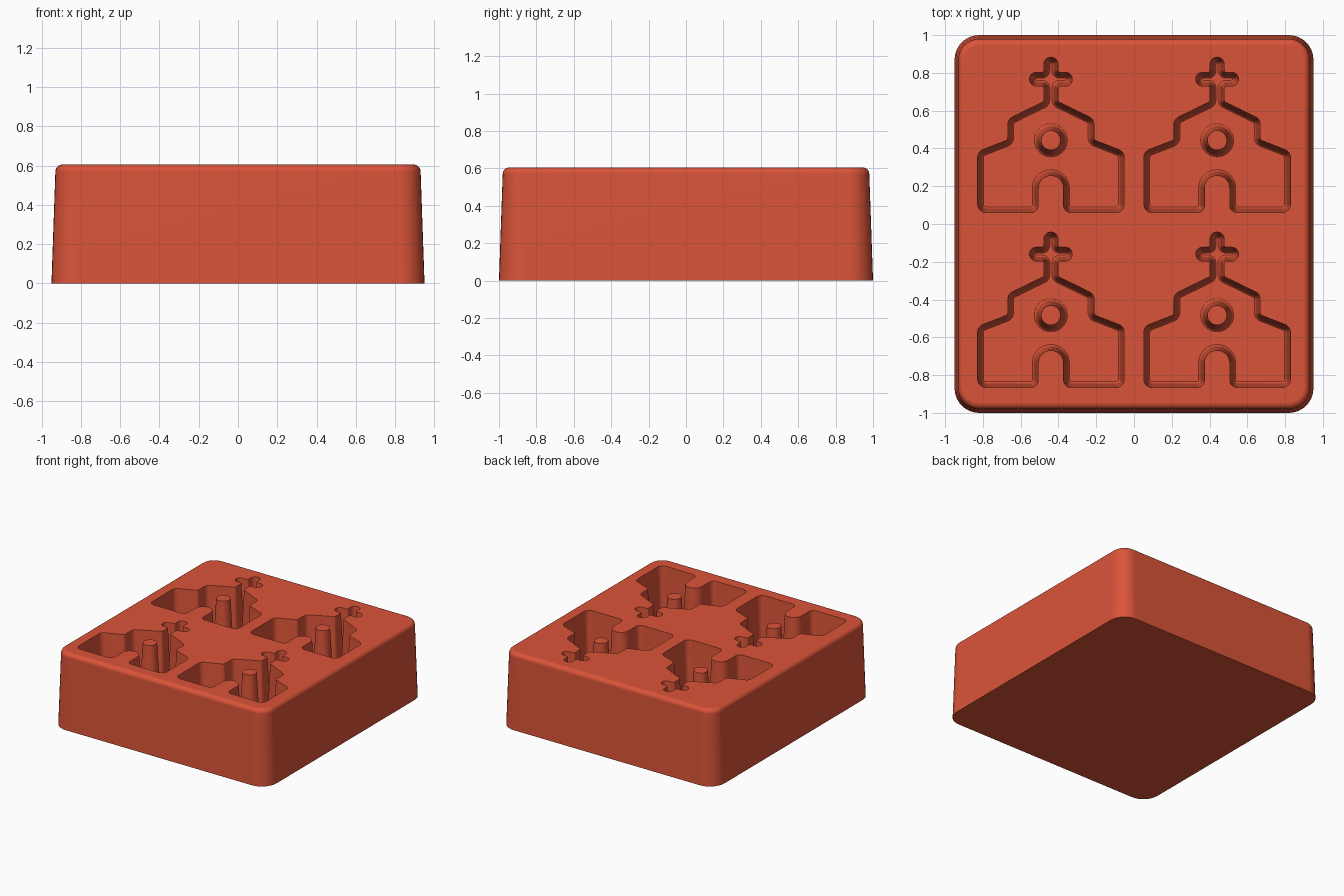
import bpy, bmesh, math
from mathutils import Vector

if "Cube" in bpy.data.objects:
    bpy.data.objects.remove(bpy.data.objects["Cube"])

TOP, FLOOR = 0.605, 0.2
ROW_STEP, COLUMN = 0.926, 0.44

clay = bpy.data.materials.new("terracotta_red")
clay.use_nodes = True
colour = (0.7, 0.088, 0.04, 1)
clay.diffuse_color = colour
clay.node_tree.nodes["Principled BSDF"].inputs["Base Color"].default_value = colour


def fillet(prev, corner, nxt, radius, steps=8):
    """Points of a circular arc that rounds one corner."""
    a, b = (prev - corner).normalized(), (nxt - corner).normalized()
    half = a.angle(b) / 2
    reach = radius / math.tan(half)
    centre = corner + (a + b).normalized() * radius / math.sin(half)
    start = corner + a * reach - centre
    end = corner + b * reach - centre
    sweep = start.angle_signed(end)
    pts = []
    for i in range(steps + 1):
        t = -sweep * i / steps
        c, s = math.cos(t), math.sin(t)
        pts.append(centre + Vector((start.x * c - start.y * s,
                                    start.x * s + start.y * c)))
    return pts


def tidy(points):
    """Drop coincident neighbours from a closed outline."""
    return [p for i, p in enumerate(points) if (p - points[i - 1]).length > 1e-4]


def rounded_rect(hx, hy, radius):
    c = [Vector(p) for p in ((hx, -hy), (hx, hy), (-hx, hy), (-hx, -hy))]
    return tidy([p for i in range(4)
                 for p in fillet(c[i - 1], c[i], c[(i + 1) % 4], radius)])


def inset(points, amount):
    """Move a counterclockwise outline inward by a constant distance."""
    result = []
    for i, p in enumerate(points):
        d1 = (p - points[i - 1]).normalized()
        d2 = (points[(i + 1) % len(points)] - p).normalized()
        n1, n2 = Vector((-d1.y, d1.x)), Vector((-d2.y, d2.x))
        result.append(p + (n1 + n2) * amount / (1 + n1.dot(n2)))
    return result


def loft(bm, outline, profile, origin=(0, 0)):
    """Closed solid from one outline; profile lists (height, inset)."""
    rings = [[bm.verts.new((p.x + origin[0], p.y + origin[1], z))
              for p in inset(outline, amount)] for z, amount in profile]
    n = len(outline)
    for low, high in zip(rings, rings[1:]):
        for i in range(n):
            j = (i + 1) % n
            bm.faces.new((low[i], low[j], high[j], high[i]))
    bm.faces.new(rings[0][::-1])
    bm.faces.new(rings[-1])


def make_object(name, bm):
    bmesh.ops.recalc_face_normals(bm, faces=bm.faces)
    mesh = bpy.data.meshes.new(name)
    bm.to_mesh(mesh)
    bm.free()
    mesh.materials.append(clay)
    obj = bpy.data.objects.new(name, mesh)
    bpy.context.collection.objects.link(obj)
    return obj


def select_only(obj):
    bpy.ops.object.select_all(action="DESELECT")
    obj.select_set(True)
    bpy.context.view_layer.objects.active = obj


def smooth(obj):
    select_only(obj)
    bpy.ops.object.shade_smooth_by_angle(angle=math.radians(30))
    weighted = obj.modifiers.new("even_shading", "WEIGHTED_NORMAL")
    weighted.keep_sharp = True


# Drafted block with rounded corners and a rounded upper rim
rim = 0.035
block_profile = [(0, 0)]
for k in range(7):
    t = math.pi / 2 * k / 6
    block_profile.append((TOP - rim + rim * math.sin(t),
                          0.02 + rim * (1 - math.cos(t))))
bm = bmesh.new()
loft(bm, rounded_rect(0.95, 1.0, 0.13), block_profile)
block = make_object("mould_block", bm)

# Half outline of a chapel with doorway, stepped roof and cross: x, y, radius
half_chapel = [
    (0, 0.257, 0), (0.067, 0.257, 0.067), (0.067, 0.06, 0.04),
    (0.388, 0.06, 0.045), (0.388, 0.383, 0.045), (0.228, 0.445, 0.02),
    (0.228, 0.555, 0.045), (0.037, 0.648, 0.015), (0.037, 0.73, 0.01),
    (0.113, 0.73, 0.036), (0.113, 0.803, 0.036), (0.037, 0.803, 0.01),
    (0.037, 0.883, 0.036), (0, 0.883, 0),
]
corners = [Vector(p[:2]) for p in half_chapel]
right_side = []
for i in range(1, len(corners) - 1):
    right_side += fillet(corners[i - 1], corners[i], corners[i + 1], half_chapel[i][2])
left_side = [Vector((-p.x, p.y)) for p in reversed(right_side)]
chapel = tidy(right_side + left_side)

# Cavities taper down and curve into the floor
cavity_profile = [(FLOOR, 0.031), (FLOOR + 0.004, 0.026), (FLOOR + 0.015, 0.021),
                  (FLOOR + 0.03, 0.019), (TOP, 0), (TOP + 0.05, 0)]
pin_profile = [(FLOOR - 0.02, 0), (FLOOR, 0), (FLOOR + 0.004, 0.006),
               (FLOOR + 0.015, 0.012), (FLOOR + 0.03, 0.015), (TOP, 0.036)]
places = [(x, y) for x in (-COLUMN, COLUMN) for y in (0, -ROW_STEP)]

bm = bmesh.new()
for place in places:
    loft(bm, chapel, cavity_profile, place)
cutter = make_object("cavity_cutter", bm)
cutter.hide_render = True

cut = block.modifiers.new("cavities", "BOOLEAN")
cut.operation = "DIFFERENCE"
cut.solver = "EXACT"
cut.object = cutter
select_only(block)
bpy.ops.object.modifier_apply(modifier=cut.name)
bpy.data.objects.remove(cutter)
smooth(block)

# Round window pins standing in the cavities
for number, (x, y) in enumerate(places, 1):
    bm = bmesh.new()
    loft(bm, rounded_rect(0.088, 0.088, 0.088), pin_profile, (x, y + 0.443))
    smooth(make_object(f"window_pin_{number}", bm))
